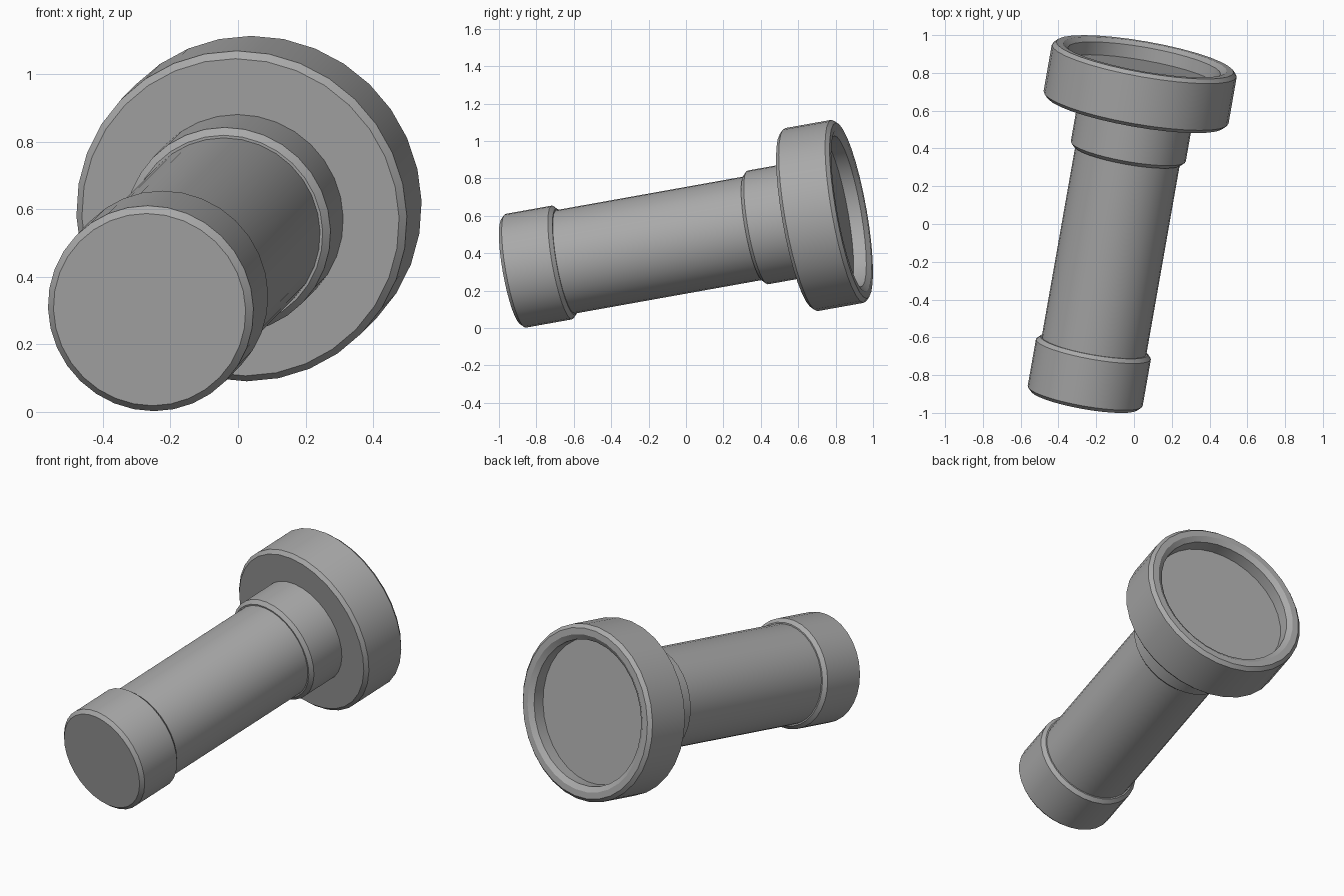
import bpy
import bmesh
import math
from mathutils import Euler, Matrix, Vector

cube = bpy.data.objects.get("Cube")
if cube:
    bpy.data.objects.remove(cube, do_unlink=True)

# One plain grey for the whole torch
grey = bpy.data.materials.new("plain grey")
grey.use_nodes = True
grey.diffuse_color = (0.4, 0.4, 0.4, 1)
grey.node_tree.nodes["Principled BSDF"].inputs["Base Color"].default_value = (0.4, 0.4, 0.4, 1)

SIDES = 32
BEVEL = 0.02
TAIL_CENTRE = Vector((-0.262, -0.93, 0.303))
TILT = Euler((math.radians(10), 0, math.radians(-10))).to_matrix().to_4x4()
PLACE = Matrix.Translation(TAIL_CENTRE) @ TILT


def lathe(name, profile):
    """Revolve (radius, distance) points around the torch axis, local +y."""
    bm = bmesh.new()
    verts = [bm.verts.new((r, y, 0)) for r, y in profile]
    edges = [bm.edges.new(pair) for pair in zip(verts, verts[1:])]
    bmesh.ops.spin(bm, geom=verts + edges, cent=(0, 0, 0), axis=(0, 1, 0),
                   angle=math.tau, steps=SIDES, use_duplicate=False)
    bmesh.ops.remove_doubles(bm, verts=bm.verts, dist=0.0005)
    bmesh.ops.recalc_face_normals(bm, faces=bm.faces)
    mesh = bpy.data.meshes.new(name)
    bm.to_mesh(mesh)
    bm.free()
    mesh.materials.append(grey)
    obj = bpy.data.objects.new(name, mesh)
    obj.matrix_world = PLACE
    bpy.context.collection.objects.link(obj)
    bpy.ops.object.select_all(action='DESELECT')
    obj.select_set(True)
    bpy.context.view_layer.objects.active = obj
    bpy.ops.object.shade_smooth_by_angle(angle=math.radians(30))
    return obj


def bevelled_front(radius, start):
    """Flat front disc with a chamfered rim."""
    return [(0, start), (radius - BEVEL, start), (radius, start + BEVEL)]


def bevelled_back(radius, end):
    """Chamfered rim at the back, up to the flat face."""
    return [(radius, end - BEVEL), (radius - BEVEL, end)]


# Tail cap, chamfered at both ends
lathe("tail_cap", bevelled_front(0.309, 0) + bevelled_back(0.309, 0.295) + [(0, 0.295)])

# Straight handle tube
lathe("handle_tube", [(0, 0.25), (0.281, 0.25), (0.281, 1.6), (0, 1.6)])

# Collar between handle and head
lathe("neck_collar", bevelled_front(0.309, 1.335) + [(0.309, 1.62), (0, 1.62)])

# Head with a recessed flat lens
lathe("lamp_head", bevelled_front(0.497, 1.575) + bevelled_back(0.497, 1.87)
      + [(0.44, 1.87), (0.41, 1.85), (0.41, 1.78), (0, 1.78)])
